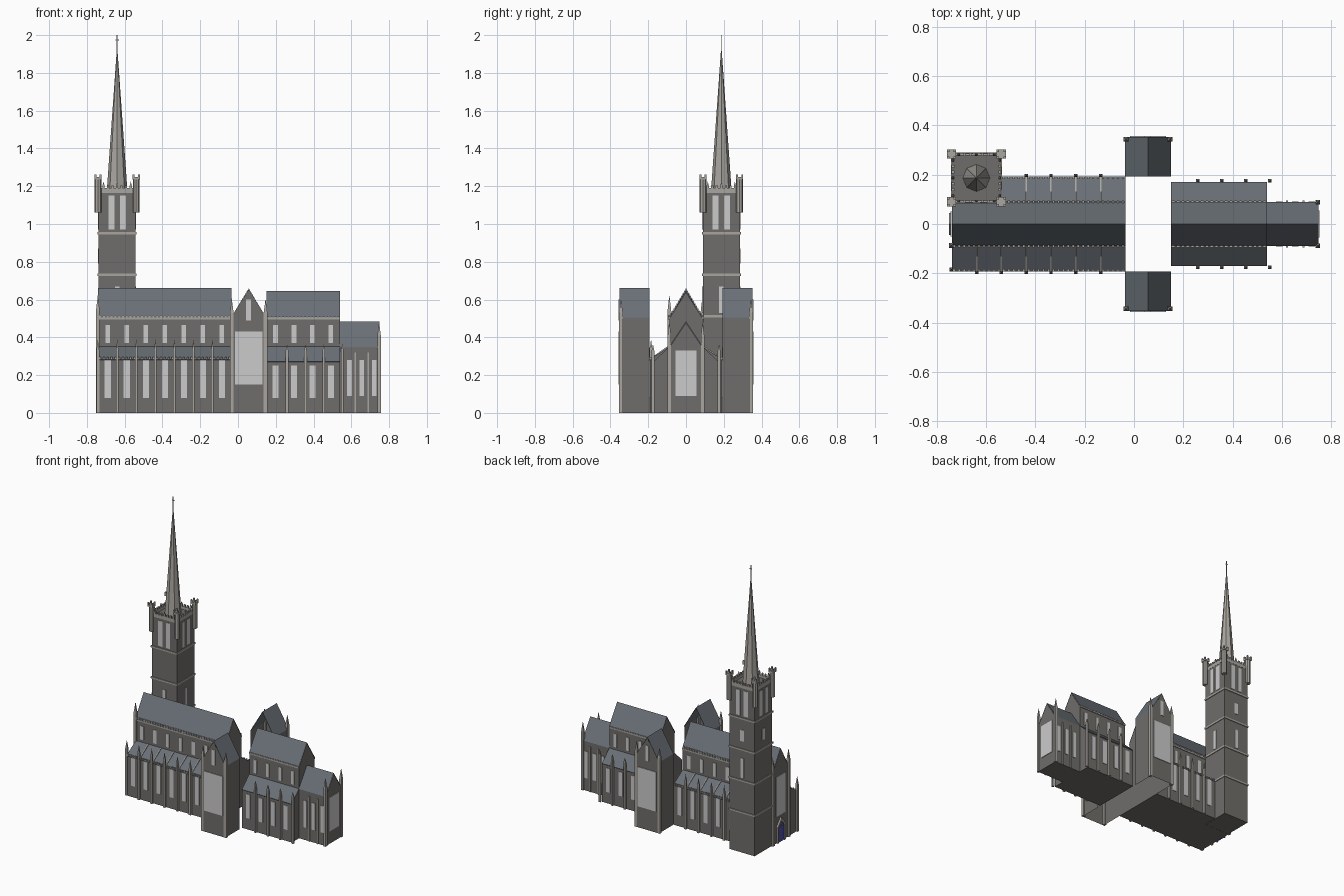
import bpy, bmesh
from math import radians
from mathutils import Matrix

if "Cube" in bpy.data.objects:
    bpy.data.objects.remove(bpy.data.objects["Cube"])

parts = {}


def bm_of(part):
    return parts.setdefault(part, bmesh.new())


def box(part, x, y, z):
    """Box from (low, high) ranges."""
    m = Matrix.Translation([(r[0] + r[1]) / 2 for r in (x, y, z)])
    s = Matrix.Diagonal([abs(r[1] - r[0]) for r in (x, y, z)] + [1])
    bmesh.ops.create_cube(bm_of(part), size=1, matrix=m @ s)


def cbox(part, x, y, z, sx, sy):
    box(part, (x - sx / 2, x + sx / 2), (y - sy / 2, y + sy / 2), z)


def extrude(part, pts, axis, a, b, caps=(True, True), skip=()):
    """Extrude a profile (u, z) along x or y; caps and sides may be left open."""
    bm = bm_of(part)
    put = (lambda u, z, t: (t, u, z)) if axis == 'x' else (lambda u, z, t: (u, t, z))
    r0 = [bm.verts.new(put(u, z, a)) for u, z in pts]
    r1 = [bm.verts.new(put(u, z, b)) for u, z in pts]
    n = len(pts)
    for i in range(n):
        if i not in skip:
            bm.faces.new((r0[i], r0[(i + 1) % n], r1[(i + 1) % n], r1[i]))
    if caps[0]:
        bm.faces.new(r0)
    if caps[1]:
        bm.faces.new(r1)


def spike(part, x, y, z0, z1, r0, r1=0, seg=4):
    rot = Matrix.Rotation(radians(45 if seg == 4 else 0), 4, 'Z')
    bmesh.ops.create_cone(bm_of(part), cap_ends=True, segments=seg, radius1=r0, radius2=r1,
                          depth=z1 - z0, matrix=Matrix.Translation((x, y, (z0 + z1) / 2)) @ rot)


def pinnacle(part, x, y, shaft, top, w):
    cbox(part, x, y, (0, shaft), w, w)
    spike(part, x, y, shaft, top, w * 0.7)


def roof(part, axis, centre, half, eave, ridge, a, b, t=0.004):
    """Two thin roof slopes over a gable."""
    extrude(part, [(centre - half, eave), (centre, ridge - t), (centre + half, eave),
                   (centre + half, eave + t), (centre, ridge), (centre - half, eave + t)], axis, a, b)


def gable(half, eave, ridge, centre=0):
    return [(centre - half, 0), (centre + half, 0), (centre + half, eave),
            (centre, ridge), (centre - half, eave)]


def merlons(part, a, b, fixed, z, axis='x', step=0.02, w=0.009, h=0.014):
    n = round((b - a) / step)
    for i in range(n):
        t = a + (i + 0.5) * (b - a) / n
        p = (t, fixed) if axis == 'x' else (fixed, t)
        cbox(part, *p, (z, z + h), w, w)


# Nave, choir and sanctuary bodies with their roofs
for name, x0, x1, eave, ridge in (('nave', -0.74, -0.035, 0.51, 0.66),
                                  ('choir', 0.15, 0.54, 0.505, 0.645),
                                  ('sanctuary', 0.54, 0.75, 0.35, 0.485)):
    extrude(name + '_walls', gable(0.088, eave - 0.005, ridge - 0.006), 'x', x0, x1)
    roof(name + '_roof', 'x', 0, 0.09, eave - 0.004, ridge, x0, x1)

# Aisles with lean-to roofs, buttresses, windows and eave ornament on both sides
for s in (-1, 1):
    for name, x0, x1, n, yo, eave in (('nave', -0.74, -0.035, 7, 0.19, 0.28),
                                      ('choir', 0.15, 0.54, 4, 0.168, 0.27)):
        step = (x1 - x0) / n
        first = 2 if (name == 'nave' and s == 1) else 0     # tower replaces two bays
        xs = x0 + first * step
        extrude(name + '_aisle_walls', [(s * 0.088, 0), (s * yo, 0), (s * yo, eave),
                                        (s * 0.088, 0.345)], 'x', xs, x1)
        extrude(name + '_aisle_roof', [(s * 0.088, 0.345), (s * yo, eave), (s * (yo + 0.003), eave + 0.003),
                                       (s * 0.088, 0.351)], 'x', xs, x1)
        for i in range(first, n):
            xc = x0 + (i + 0.5) * step
            cbox('aisle_windows', xc, s * yo, (0.08, 0.28 if name == 'nave' else 0.25), 0.032, 0.006)
            cbox('clerestory_windows', xc, s * 0.089, (0.37, 0.465), 0.025, 0.006)
            xb = x0 + (i + 1) * step + (0.012 if name == 'choir' else 0)
            if name == 'choir' or i < n - 1:
                pinnacle('aisle_buttresses', xb, s * (yo + 0.007), 0.33, 0.39 if name == 'nave' else 0.365, 0.014)
            if name == 'nave' and i < n - 1:
                extrude('aisle_roof_ribs', [(s * 0.09, 0.349), (s * yo, eave), (s * yo, eave + 0.008),
                                            (s * 0.09, 0.358)], 'x', xb - 0.003, xb + 0.003)
        merlons('clerestory_cresting', xs, x1, s * 0.09, eave + 0.225)
        box('cornices', (xs, x1), (s * 0.084, s * 0.093), (0.495, 0.505))
        if name == 'nave':
            merlons('aisle_cresting', xs, x1, s * 0.188, 0.283)

    # Sanctuary sides
    for x in (0.59, 0.655, 0.722):
        cbox('sanctuary_windows', x, s * 0.089, (0.09, 0.28), 0.025, 0.006)
    for x in (0.622, 0.689):
        cbox('sanctuary_buttresses', x, s * 0.09, (0, 0.32), 0.008, 0.01)
    pinnacle('sanctuary_pinnacles', 0.747, s * 0.088, 0.41, 0.485, 0.018)
    pinnacle('west_pinnacles', -0.742, s * 0.088, 0.54, 0.625, 0.02)

    # Transept: shell open to the crossing and the ground
    y0, y1 = s * 0.192, s * 0.353
    extrude('transept_walls', gable(0.091, 0.505, 0.654, 0.0565), 'y', y0, y1,
            caps=(False, True), skip=(0, 2, 3))
    roof('transept_roof', 'y', 0.0565, 0.093, 0.5, 0.66, y0, y1)
    cbox('transept_windows', 0.0565, y1, (0.15, 0.43), 0.145, 0.008)
    cbox('transept_windows', 0.0565, y1, (0.49, 0.6), 0.026, 0.008)
    for x in (-0.033, 0.146):
        pinnacle('transept_pinnacles', x, s * 0.344, 0.53, 0.605, 0.02)

# South west aisle corner, west window and door, east window
pinnacle('west_pinnacles', -0.742, -0.185, 0.33, 0.39, 0.016)
box('east_window', (0.746, 0.754), (-0.055, 0.055), (0.09, 0.33))
box('west_window', (-0.745, -0.735), (-0.05, 0.05), (0.19, 0.47))
box('west_door', (-0.746, -0.735), (-0.03, 0.03), (0, 0.11))
extrude('door_surround', [(-0.045, 0), (-0.03, 0), (-0.03, 0.11), (0, 0.145), (0.03, 0.11), (0.03, 0),
                          (0.045, 0), (0.045, 0.115), (0, 0.17), (-0.045, 0.115)], 'x', -0.752, -0.738)

# Tower with string courses, windows and parapet
tx, ty, h = -0.64, 0.187, 0.098
cbox('tower_walls', tx, ty, (0, 1.17), 2 * h, 2 * h)
for z in (0.28, 0.505, 0.725, 0.945):
    cbox('tower_string_courses', tx, ty, (z, z + 0.012), 0.206, 0.206)
for s in (-1, 1):
    for o in (-0.03, 0.03):
        cbox('belfry_windows', tx + o, ty + s * h, (0.97, 1.15), 0.032, 0.006)
        cbox('belfry_windows', tx + s * h, ty + o, (0.97, 1.15), 0.006, 0.032)
    cbox('tower_windows', tx, ty + s * h, (0.53, 0.67), 0.025, 0.006)
    cbox('tower_windows', tx + h, ty, (0.53, 0.67), 0.006, 0.025)
cbox('tower_windows', tx, ty + h, (0.79, 0.87), 0.03, 0.006)
cbox('tower_windows', tx - h, ty, (0.79, 0.87), 0.006, 0.03)
for s in (-1, 1):
    cbox('tower_parapet', tx, ty + s * (h - 0.003), (1.165, 1.19), 0.2, 0.008)
    cbox('tower_parapet', tx + s * (h - 0.003), ty, (1.165, 1.19), 0.008, 0.2)
    for i in range(7):
        o = -0.072 + i * 0.024
        for x, y in ((tx + o, ty + s * (h - 0.003)), (tx + s * (h - 0.003), ty + o)):
            cbox('tower_merlons', x, y, (1.188, 1.205), 0.011, 0.011)
            if i % 3 == 0:
                spike('tower_merlons', x, y, 1.205, 1.225, 0.007)
    # Corner turrets with small battlements
    for t in (-1, 1):
        x, y = tx + s * 0.101, ty + t * 0.097
        spike('tower_turrets', x, y, 1.06, 1.25, 0.018, 0.018, 8)
        cbox('turret_caps', x, y, (1.235, 1.247), 0.038, 0.038)
        for a in (-1, 1):
            for b in (-1, 1):
                cbox('turret_caps', x + a * 0.014, y + b * 0.014, (1.247, 1.263), 0.01, 0.01)

# Spire and finial cross
spike('spire', tx, ty, 1.17, 1.92, 0.055, 0.002, 8)
cbox('finial_cross', tx, ty, (1.91, 2.0), 0.004, 0.004)
cbox('finial_cross', tx, ty, (1.972, 1.977), 0.018, 0.004)

# Objects and colours
palette = {'stone': (0.16, 0.155, 0.145, 1), 'slate': (0.14, 0.16, 0.18, 1), 'trim': (0.4, 0.38, 0.35, 1),
           'glass': (0.62, 0.62, 0.62, 1), 'door_blue': (0.08, 0.08, 0.4, 1)}
mats = {}
for k, c in palette.items():
    mats[k] = bpy.data.materials.new(k)
    mats[k].diffuse_color = c
for name, bm in parts.items():
    bmesh.ops.recalc_face_normals(bm, faces=bm.faces)
    me = bpy.data.meshes.new(name)
    bm.to_mesh(me)
    bm.free()
    kind = ('glass' if 'window' in name else 'door_blue' if name == 'west_door' else
            'slate' if name.endswith('_roof') else 'stone' if 'walls' in name else 'trim')
    me.materials.append(mats[kind])
    bpy.context.collection.objects.link(bpy.data.objects.new(name, me))

for m in bpy.data.materials:
    if m.users and not m.is_grease_pencil:
        m.use_nodes = True
        m.node_tree.nodes["Principled BSDF"].inputs["Base Color"].default_value = m.diffuse_color
